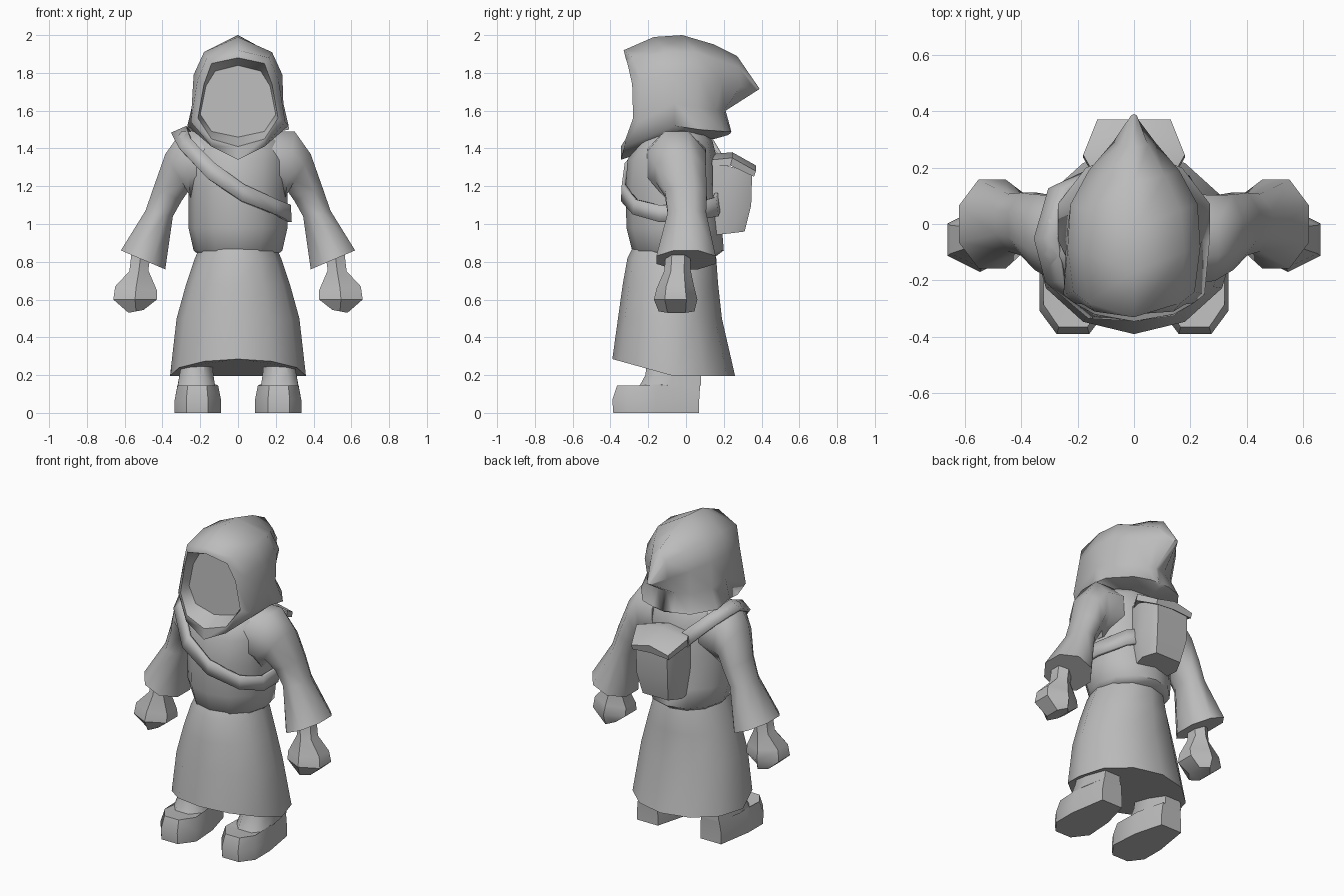
import bpy, bmesh, math

if "Cube" in bpy.data.objects:
    bpy.data.objects.remove(bpy.data.objects["Cube"])

grey = bpy.data.materials.new("plain_grey")
grey.diffuse_color = (0.5, 0.5, 0.5, 1)
grey.use_nodes = True
grey.node_tree.nodes["Principled BSDF"].inputs["Base Color"].default_value = grey.diffuse_color


def finish(name, bm, angle=55):
    bmesh.ops.remove_doubles(bm, verts=bm.verts, dist=0.0005)
    bmesh.ops.recalc_face_normals(bm, faces=bm.faces)
    me = bpy.data.meshes.new(name)
    bm.to_mesh(me)
    bm.free()
    me.materials.append(grey)
    ob = bpy.data.objects.new(name, me)
    bpy.context.collection.objects.link(ob)
    bpy.ops.object.select_all(action='DESELECT')
    ob.select_set(True)
    bpy.context.view_layer.objects.active = ob
    bpy.ops.object.shade_smooth_by_angle(angle=math.radians(angle))
    return ob


def loft(name, rings, angle=55, caps=True, closed=False):
    """Skin a run of equal-length point rings."""
    bm = bmesh.new()
    vs = [[bm.verts.new(p) for p in r] for r in rings]
    n = len(vs[0])
    pairs = list(zip(vs, vs[1:]))
    for a, b in pairs:
        for i in range(n):
            j = (i + 1) % n
            bm.faces.new((a[i], a[j], b[j], b[i]))
    if caps:
        bm.faces.new(vs[0])
        bm.faces.new(vs[-1])
    return finish(name, bm, angle)


def oval(z, rx, front, back, n=12, lift=0.0):
    """Level oval between front and back; lift raises its front edge."""
    cy, ry = (front + back) / 2, (back - front) / 2
    pts = []
    for i in range(n):
        a = 2 * math.pi * i / n
        s = math.sin(a)
        pts.append((rx * math.cos(a), cy + ry * s, z + lift * max(0, -s)))
    return pts


def limb_ring(side, inner, outer, cy, ry, n):
    """Tilted oval spanning an inner and an outer (x, z) point."""
    pts = []
    for i in range(n):
        a = 2 * math.pi * (i + 0.5) / n
        k = 1 / math.cos(math.pi / n)
        t = 0.5 + 0.5 * k * math.cos(a)
        pts.append((side * (inner[0] + (outer[0] - inner[0]) * t),
                    cy + ry * math.sin(a),
                    inner[1] + (outer[1] - inner[1]) * t))
    return pts


def mirrored(half):
    """Complete a half outline whose ends lie on the centre line."""
    return half + [(-x, y, z) for x, y, z in half[-2:0:-1]]


# Skirt with raised front hem
loft("skirt", [oval(0.195, 0.36, -0.39, 0.26, lift=0.09),
               oval(0.50, 0.325, -0.36, 0.19),
               oval(0.68, 0.275, -0.335, 0.17),
               oval(0.82, 0.228, -0.31, 0.16),
               oval(0.88, 0.20, -0.28, 0.14)])

# Tunic body
loft("torso", [oval(0.83, 0.20, -0.25, 0.16),
               oval(0.86, 0.235, -0.285, 0.20),
               oval(0.98, 0.262, -0.315, 0.19),
               oval(1.18, 0.262, -0.32, 0.17),
               oval(1.34, 0.27, -0.31, 0.165),
               oval(1.44, 0.25, -0.25, 0.14),
               oval(1.50, 0.16, -0.16, 0.10)])

# Hood: rings run from the recessed face out over the rim and back to the tip
hood = [
    [(0, -.22, 1.84), (.12, -.22, 1.81), (.17, -.21, 1.73), (.20, -.21, 1.58), (.14, -.23, 1.49), (0, -.24, 1.46)],
    [(0, -.32, 1.88), (.14, -.31, 1.85), (.18, -.285, 1.74), (.212, -.28, 1.56), (.14, -.32, 1.45), (0, -.345, 1.41)],
    [(0, -.33, 1.92), (.165, -.28, 1.88), (.215, -.24, 1.76), (.25, -.25, 1.54), (.14, -.325, 1.41), (0, -.345, 1.34)],
    [(0, -.17, 1.99), (.18, -.10, 1.91), (.235, -.08, 1.79), (.24, -.06, 1.64), (.268, -.06, 1.52), (0, -.10, 1.42)],
    [(0, -.02, 2.0), (.165, .05, 1.91), (.225, .07, 1.79), (.225, .06, 1.62), (.27, .07, 1.50), (0, .05, 1.45)],
    [(0, .15, 1.95), (.11, .17, 1.87), (.16, .19, 1.76), (.14, .16, 1.60), (.17, .20, 1.49), (0, .15, 1.45)],
    [(0, .27, 1.89), (.05, .28, 1.83), (.075, .29, 1.73), (.06, .20, 1.60), (.07, .235, 1.49), (0, .22, 1.47)],
    [(0, .39, 1.715), (.01, .385, 1.712), (.015, .37, 1.705), (.01, .21, 1.60), (.01, .24, 1.49), (0, .235, 1.48)],
]
loft("hood", [mirrored(r) for r in hood], 60)

for side, word in ((-1, "left"), (1, "right")):
    # Flared sleeve
    sleeve = [((.16, 1.18), (.17, 1.49), -.05, .17), ((.25, 1.14), (.30, 1.49), -.05, .165),
              ((.265, 1.17), (.385, 1.37), -.03, .145), ((.30, 1.12), (.445, 1.20), 0, .12),
              ((.345, 1.04), (.49, 1.07), .005, .11), ((.385, .76), (.62, .86), 0, .17)]
    loft(word + "_sleeve", [limb_ring(side, *r, 8) for r in sleeve])

    # Wrist and fist
    fist = [((.46, .86), (.56, .88), -.04, .065), ((.475, .755), (.575, .75), -.045, .07),
            ((.43, .65), (.65, .67), -.055, .10), ((.43, .60), (.66, .60), -.055, .115),
            ((.50, .545), (.58, .53), -.05, .095)]
    loft(word + "_hand", [limb_ring(side, *r, 6) for r in fist], 40)

    # Boot: toe outline narrowing into the ankle and shin
    def outline(z, toe, heel, x0, x1, toe_z=None):
        w, d = x1 - x0, heel - toe
        uv = [(.28, 0), (.75, 0), (1, .18), (1, .5), (.85, 1), (.25, 1), (.05, .6), (0, .2)]
        return [(side * (x0 + w * u), toe + d * v,
                 z if toe_z is None or v > .3 else toe_z) for u, v in uv]
    loft(word + "_boot", [outline(0, -.385, .07, .09, .335),
                          outline(.07, -.39, .07, .09, .335),
                          outline(.15, -.365, .075, .105, .32, .145),
                          outline(.145, -.25, .08, .12, .32, .135),
                          outline(.20, -.215, .08, .13, .31),
                          outline(.32, -.20, .07, .14, .29)], 50)

# Shoulder strap wrapping the body, given as upper and lower edge points
strap = [((-.27, -.05, 1.51), (-.35, -.05, 1.475)), ((-.25, -.20, 1.45), (-.31, -.20, 1.40)),
         ((-.12, -.315, 1.32), (-.16, -.325, 1.24)), ((.03, -.33, 1.21), (.02, -.335, 1.12)),
         ((.20, -.265, 1.13), (.20, -.275, 1.05)), ((.27, -.14, 1.10), (.275, -.14, 1.01)),
         ((.27, .0, 1.10), (.275, .0, 1.01)), ((.19, .15, 1.14), (.19, .165, 1.04)),
         ((0, .18, 1.22), (0, .19, 1.12)), ((-.12, .18, 1.37), (-.17, .18, 1.30)),
         ((-.23, .12, 1.47), (-.30, .12, 1.43))]
bm = bmesh.new()
edge = [(bm.verts.new(a), bm.verts.new(b)) for a, b in strap]
for (a, b), (c, d) in zip(edge, edge[1:] + edge[:1]):
    bm.faces.new((a, b, d, c))
band = finish("shoulder_strap", bm, 45)
mod = band.modifiers.new("thickness", 'SOLIDIFY')
mod.thickness, mod.offset = 0.02, 0


# Satchel on the back
def pouch(z_in, z_out, w_in, w_mid, w_out, y_out):
    mid = (0.15 + y_out) / 2
    half = [(w_in, .14, z_in), (w_mid, mid, (z_in + z_out) / 2), (w_out, y_out, z_out)]
    return half + [(-x, y, z) for x, y, z in reversed(half)]


loft("satchel", [pouch(.94, .96, .11, .13, .09, .31), pouch(1.10, 1.10, .13, .155, .11, .345),
                 pouch(1.33, 1.27, .13, .155, .11, .35)], 40)

# Satchel flap: a folded sheet over the top
bm = bmesh.new()
rows = [(.14, 1.37, .12, 1.32), (.245, 1.38, .18, 1.32), (.37, 1.31, .13, 1.26)]
loops = []
for y, z, w, low in rows:
    loops.append([bm.verts.new(p) for p in ((-w, y, z - .03), (0, y, z), (w, y, z - .03),
                                           (w, y - .01, low - .01), (0, y - .01, low), (-w, y - .01, low - .01))])
for a, b in zip(loops, loops[1:]):
    for i in range(6):
        bm.faces.new((a[i], a[(i + 1) % 6], b[(i + 1) % 6], b[i]))
bm.faces.new(loops[0])
bm.faces.new(loops[-1])
finish("satchel_flap", bm, 40)
